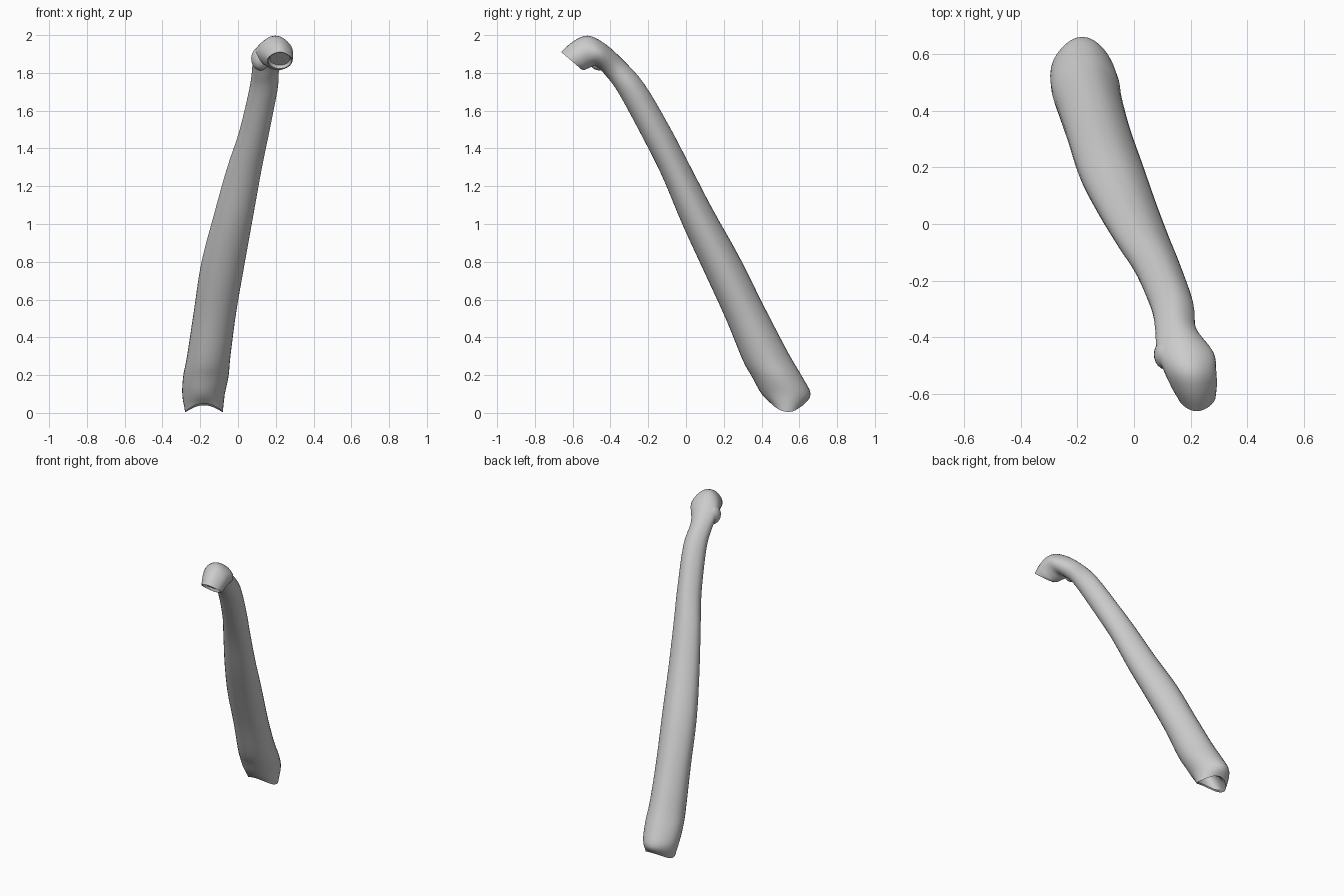
import bpy, bmesh, math
from mathutils import Vector

if "Cube" in bpy.data.objects:
    bpy.data.objects.remove(bpy.data.objects["Cube"], do_unlink=True)

SEGMENTS = 32
STEPS = 4

# One plain bone material
bone_grey = bpy.data.materials.new("bone_grey")
bone_grey.use_nodes = True
colour = (0.6, 0.6, 0.6, 1)
bone_grey.diffuse_color = colour
bone_grey.node_tree.nodes["Principled BSDF"].inputs["Base Color"].default_value = colour

# Cross-sections: underside y, z; upper side y, z; x range
sections = [
    (.45, .05, .62, .04, -.28, -.08),
    (.40, .10, .66, .10, -.295, -.07),
    (.35, .19, .61, .20, -.29, -.05),
    (.30, .28, .54, .32, -.27, -.04),
    (.21, .50, .415, .56, -.235, -.01),
    (.095, .75, .28, .83, -.195, .035),
    (-.02, 1, .14, 1.08, -.13, .08),
    (-.125, 1.25, .01, 1.33, -.06, .125),
    (-.225, 1.45, -.09, 1.52, .005, .165),
    (-.355, 1.69, -.22, 1.74, .06, .21),
    (-.42, 1.78, -.33, 1.865, .075, .22),
    (-.475, 1.835, -.43, 1.955, .08, .28),
    (-.515, 1.825, -.52, 1.997, .105, .29),
    (-.54, 1.815, -.60, 1.965, .13, .292),
    (-.555, 1.82, -.66, 1.91, .155, .288),
]


def smooth_between(rows):
    """Catmull-Rom interpolation along the shaft."""
    out = []
    for i in range(len(rows) - 1):
        a, b, c, d = (rows[max(0, min(len(rows) - 1, i + k))] for k in (-1, 0, 1, 2))
        for s in range(STEPS):
            t = s / STEPS
            out.append([q + t * (r - p) / 2 + t * t * (2 * p - 5 * q + 4 * r - w) / 2
                        + t ** 3 * (3 * q - p - 3 * r + w) / 2
                        for p, q, r, w in zip(a, b, c, d)])
    return out + [rows[-1]]


def ring_points(row):
    """Oval ring with a faint ridge along the upper side."""
    y0, z0, y1, z1, x0, x1 = row
    centre = Vector(((x0 + x1) / 2, (y0 + y1) / 2, (z0 + z1) / 2))
    across = Vector(((x1 - x0) / 2, 0, 0))
    up = Vector((0, (y1 - y0) / 2, (z1 - z0) / 2))
    points = []
    for k in range(SEGMENTS):
        a = math.tau * k / SEGMENTS
        flat = 1 - .05 * math.sin(2 * a) ** 2 * (math.sin(a) > 0)
        points.append(centre + flat * (across * math.cos(a) + up * math.sin(a)))
    return points


def inset(points, scale, shift):
    centre = sum(points, Vector()) / len(points)
    return [centre + (p - centre) * scale + shift for p in points]


def finish(obj):
    obj.data.materials.append(bone_grey)
    bpy.ops.object.select_all(action="DESELECT")
    obj.select_set(True)
    bpy.context.view_layer.objects.active = obj
    bpy.ops.object.shade_smooth_by_angle(angle=math.radians(40))


rings = [ring_points(row) for row in smooth_between(sections)]

# Lower rim dips at both sides and is notched in the middle
for n in range(STEPS):
    for k, p in enumerate(rings[n]):
        p.z -= .04 * math.cos(math.tau * k / SEGMENTS) ** 2 * (1 - n / STEPS)

# Hollow lower end and shallow cup at the upper end
rim, tip = rings[0], rings[-1]
along = Vector((.1, -.42, .9))
hollow = [inset(rim, .5, along * .17), inset(rim, .72, along * .08),
          inset(rim, .84, along * .01)]
cup = [inset(tip, .93, Vector()), inset(tip, .8, Vector((0, .01, .012)))]
rings = hollow + rings + cup

# Shaft with bent neck and head
bm = bmesh.new()
loops = [[bm.verts.new(p) for p in ring] for ring in rings]
for lower, upper in zip(loops, loops[1:]):
    for k in range(SEGMENTS):
        n = (k + 1) % SEGMENTS
        bm.faces.new((lower[k], lower[n], upper[n], upper[k]))
bm.faces.new(loops[0])
bm.faces.new(loops[-1])
bmesh.ops.recalc_face_normals(bm, faces=bm.faces)
mesh = bpy.data.meshes.new("bone_shaft")
bm.to_mesh(mesh)
bm.free()
shaft = bpy.data.objects.new("bone_shaft", mesh)
bpy.context.collection.objects.link(shaft)
finish(shaft)

# Side knob below the head
bpy.ops.mesh.primitive_uv_sphere_add(segments=24, ring_count=12, radius=1,
                                     location=(.118, -.46, 1.875))
knob = bpy.context.object
knob.name = "side_knob"
knob.scale = (.048, .055, .062)
finish(knob)
